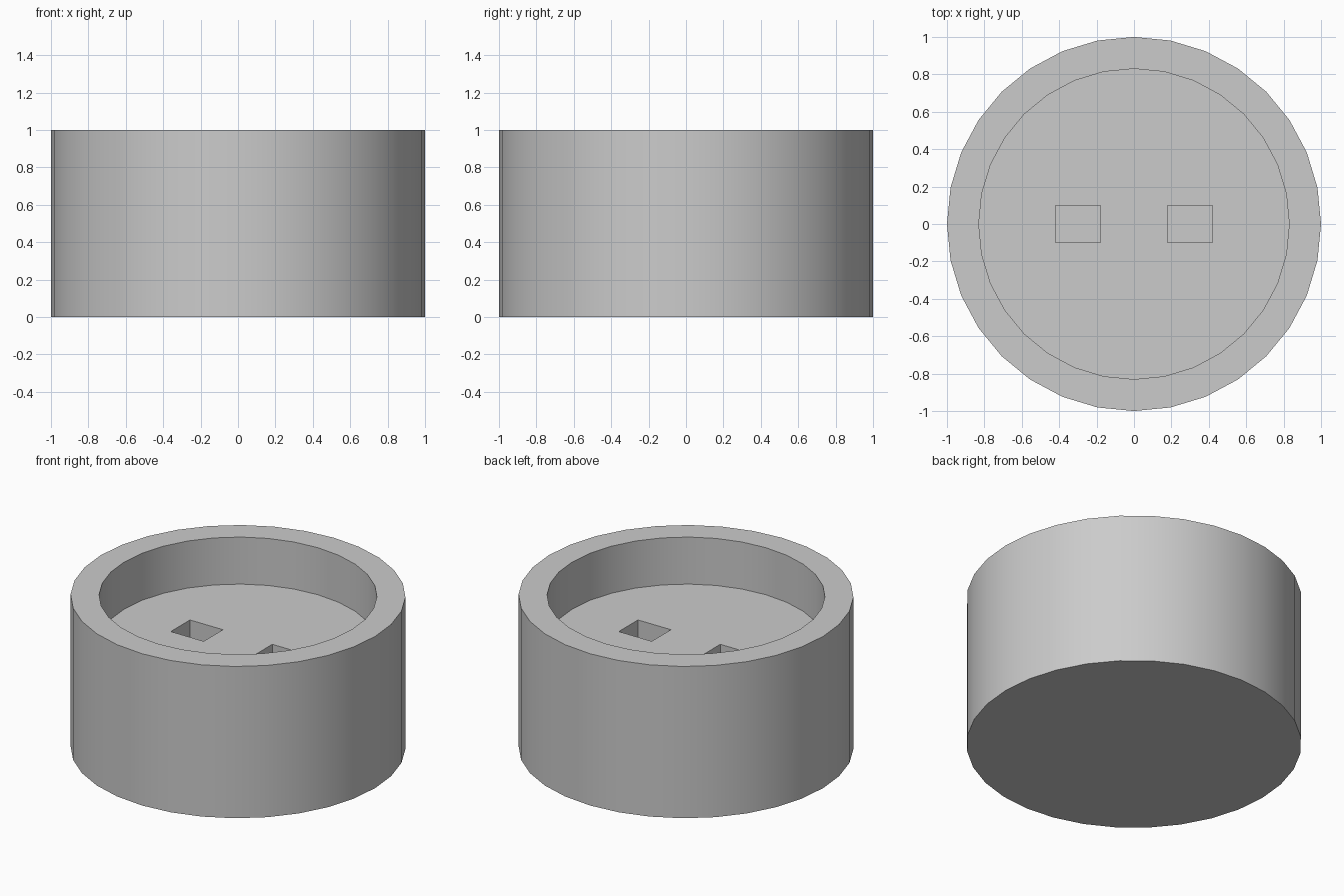
import bpy

if "Cube" in bpy.data.objects:
    bpy.data.objects.remove(bpy.data.objects["Cube"])

RECESS_RADIUS = 0.83
FLOOR_Z = 0.69
SLOT_DEPTH = 0.3


def carve(target, cutter):
    """Subtract the cutter from the target, then discard the cutter."""
    cutter.hide_render = True
    mod = target.modifiers.new("carve", 'BOOLEAN')
    mod.operation = 'DIFFERENCE'
    mod.solver = 'EXACT'
    mod.object = cutter
    bpy.ops.object.select_all(action='DESELECT')
    bpy.context.view_layer.objects.active = target
    target.select_set(True)
    bpy.ops.object.modifier_apply(modifier=mod.name)
    bpy.data.objects.remove(cutter, do_unlink=True)


def cylinder(name, radius, z0, z1):
    bpy.ops.mesh.primitive_cylinder_add(vertices=32, radius=radius, depth=z1 - z0,
                                        location=(0, 0, (z0 + z1) / 2))
    bpy.context.object.name = name
    return bpy.context.object


# Round socket body
body = cylinder("socket_body", 1.0, 0.0, 1.0)

# Round recess in the top
carve(body, cylinder("recess_cutter", RECESS_RADIUS, FLOOR_Z, 1.2))

# Two rectangular pin slots in the recess floor
for side in (-1, 1):
    bpy.ops.mesh.primitive_cube_add(size=1, location=(side * 0.3, 0, FLOOR_Z))
    slot = bpy.context.object
    slot.name = "slot_cutter"
    slot.scale = (0.24, 0.2, 2 * SLOT_DEPTH)
    carve(body, slot)

# Smooth walls with crisp rims
bpy.ops.object.shade_smooth_by_angle()
